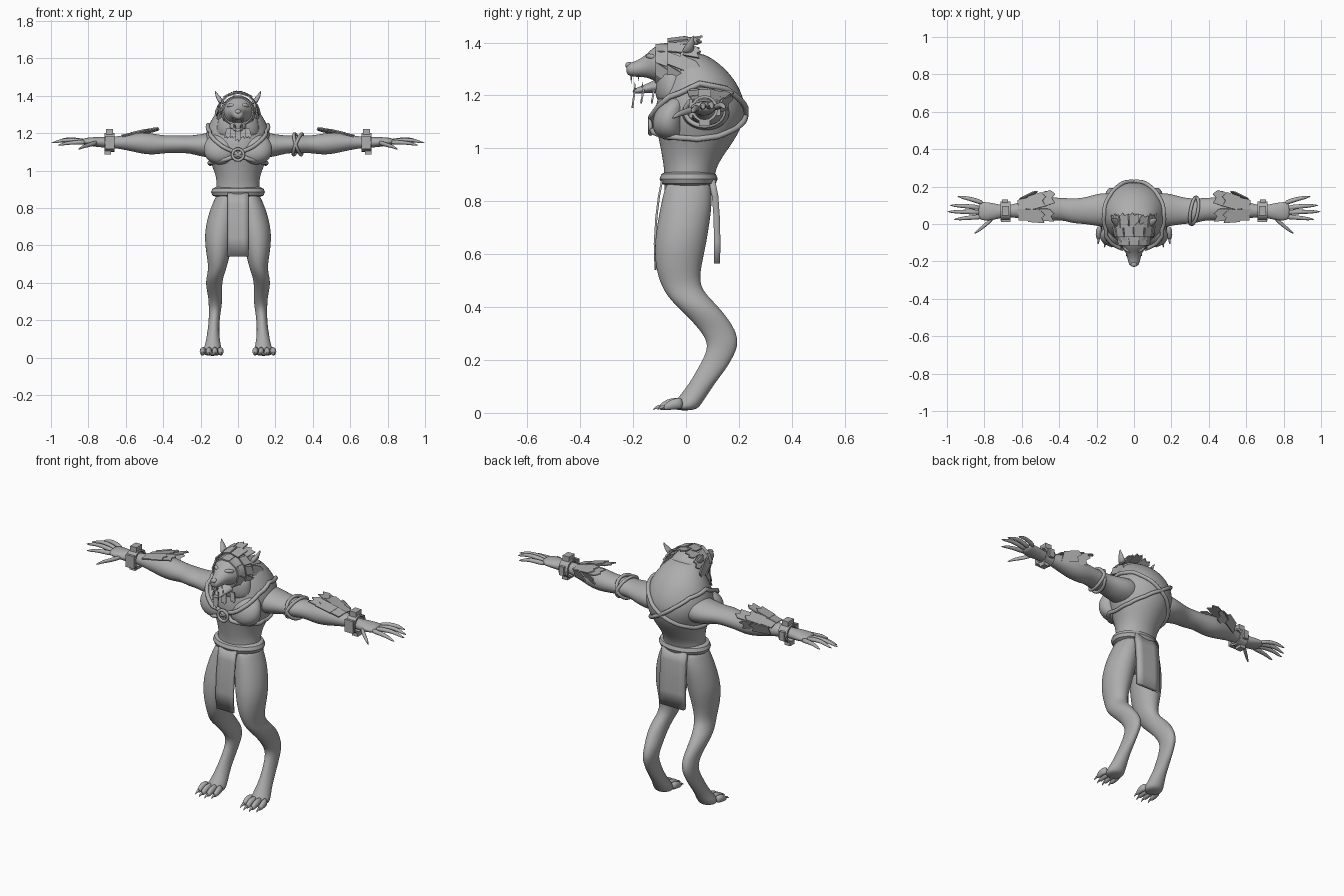
import bpy, bmesh, math, random
from mathutils import Vector

random.seed(4)
mat = bpy.data.materials.new("stone grey")
mat.diffuse_color = (0.42, 0.42, 0.42, 1)
AXES = {"XY": ((1, 0, 0), (0, 1, 0)), "YZ": ((0, 1, 0), (0, 0, 1)), "XZ": ((1, 0, 0), (0, 0, 1))}


def finish(name, bm, smooth=True, subsurf=0, mirror=False, thick=0):
    bmesh.ops.recalc_face_normals(bm, faces=bm.faces)
    me = bpy.data.meshes.new(name)
    bm.to_mesh(me)
    bm.free()
    me.materials.append(mat)
    for p in me.polygons:
        p.use_smooth = smooth
    ob = bpy.data.objects.new(name, me)
    bpy.context.collection.objects.link(ob)
    if thick:
        m = ob.modifiers.new("thickness", "SOLIDIFY")
        m.thickness, m.offset = thick, 0
    if mirror:
        m = ob.modifiers.new("mirror", "MIRROR")
        m.use_mirror_merge = False
    if subsurf:
        m = ob.modifiers.new("smooth", "SUBSURF")
        m.levels = m.render_levels = subsurf
    return ob


def add_loft(bm, rings, plane, seg=16, cap=True):
    # each ring: centre x, y, z and two radii in the given plane
    u, v = (Vector(a) for a in AXES[plane])
    rows = []
    for x, y, z, a, b in rings:
        rows.append([bm.verts.new(Vector((x, y, z)) + u * a * math.cos(t) + v * b * math.sin(t))
                     for t in (2 * math.pi * i / seg for i in range(seg))])
    for r0, r1 in zip(rows, rows[1:]):
        for i in range(seg):
            j = (i + 1) % seg
            bm.faces.new((r0[i], r0[j], r1[j], r1[i]))
    if cap:
        bm.faces.new(rows[0])
        bm.faces.new(rows[-1])


def loft(name, rings, plane, seg=16, subsurf=2, mirror=False):
    bm = bmesh.new()
    add_loft(bm, rings, plane, seg)
    return finish(name, bm, True, subsurf, mirror)


def rope(name, pts, radius, cyclic=True):
    cu = bpy.data.curves.new(name, "CURVE")
    cu.dimensions = "3D"
    cu.bevel_depth, cu.bevel_resolution = radius, 2
    cu.use_fill_caps = True
    sp = cu.splines.new("POLY")
    sp.points.add(len(pts) - 1)
    for p, co in zip(sp.points, pts):
        p.co = (*co, 1)
    sp.use_cyclic_u, sp.use_smooth = cyclic, True
    cu.materials.append(mat)
    ob = bpy.data.objects.new(name, cu)
    bpy.context.collection.objects.link(ob)
    bpy.ops.object.select_all(action="DESELECT")
    ob.select_set(True)
    bpy.context.view_layer.objects.active = ob
    bpy.ops.object.convert(target="MESH")


def add_shard(bm, root, tip, side, width):
    # flat pointed lock of stiff fur
    root, tip, side = Vector(root), Vector(tip), Vector(side).normalized()
    d = tip - root
    pts = (root - side * width, root + side * width, root + d * .75 + side * width * 1.1,
           tip + side * width * .3, root + d * .8 - side * width * .1, root + d * .93 - side * width)
    bm.faces.new([bm.verts.new(p) for p in pts])


def box(bm, lo, hi):
    vs = [bm.verts.new((x, y, z)) for x in (lo[0], hi[0]) for y in (lo[1], hi[1]) for z in (lo[2], hi[2])]
    for f in ((0, 1, 3, 2), (4, 6, 7, 5), (0, 4, 5, 1), (2, 3, 7, 6), (0, 2, 6, 4), (1, 5, 7, 3)):
        bm.faces.new([vs[i] for i in f])


# Torso with a hunched back: height, front, back, half width
BODY = [(.70, -.03, .05, .04), (.78, -.075, .085, .10), (.86, -.085, .105, .122), (.92, -.083, .112, .115),
        (.97, -.092, .14, .118), (1.04, -.105, .192, .147), (1.10, -.122, .22, .172), (1.16, -.118, .228, .182),
        (1.22, -.10, .208, .168), (1.27, -.08, .178, .145), (1.32, -.06, .13, .112), (1.365, -.045, .06, .065)]
loft("torso", [(0, (f + b) / 2, z, w, (b - f) / 2) for z, f, b, w in BODY], "XY", 20)
loft("chest_muscle", [(.085, -.05, 1.03, .03, .03), (.09, -.065, 1.05, .075, .055), (.095, -.07, 1.10, .095, .063),
                      (.095, -.055, 1.16, .085, .055), (.09, -.03, 1.20, .04, .03)], "XY", 14, 2, True)

# Arms
loft("arm", [(.08, .07, 1.135, .09, .07), (.15, .075, 1.135, .095, .07), (.21, .075, 1.135, .085, .058),
             (.27, .07, 1.14, .07, .046), (.33, .07, 1.14, .068, .05), (.38, .08, 1.14, .06, .046),
             (.44, .08, 1.14, .064, .056), (.50, .08, 1.145, .066, .06), (.58, .075, 1.15, .052, .045),
             (.65, .07, 1.15, .034, .032), (.70, .068, 1.15, .032, .028), (.75, .066, 1.152, .046, .028),
             (.80, .068, 1.155, .052, .022), (.835, .07, 1.155, .045, .016)], "YZ", 16, 2, True)

# Fingers and thumb, each ending in a claw: base, bend, tip
bm = bmesh.new()
for (x0, y0), (x1, y1, z1), (x2, y2, z2) in [((.80, .11), (.865, .132, 1.165), (.945, .148, 1.15)),
                                           ((.81, .085), (.89, .095, 1.17), (.985, .10, 1.15)),
                                           ((.81, .062), (.895, .065, 1.165), (.998, .066, 1.148)),
                                           ((.80, .04), (.87, .035, 1.15), (.965, .024, 1.135)),
                                           ((.745, .04), (.80, -.01, 1.135), (.855, -.052, 1.115))]:
    mx, my, mz = (x1 + x2) / 2, (y1 + y2) / 2, (z1 + z2) / 2 + .004
    add_loft(bm, [(x0, y0, 1.153, .017, .016), (x1, y1, z1, .013, .012), (mx, my, mz, .011, .010),
                  (mx * .4 + x2 * .6, my * .4 + y2 * .6, z2 + .003, .007, .007), (x2, y2, z2, .001, .001)], "YZ", 8)
finish("fingers", bm, True, 1, True)

# Digitigrade legs: height, front, back, inner x, outer x
LEG = [(.88, -.07, .09, .01, .11), (.84, -.085, .098, .005, .13), (.78, -.098, .10, .005, .155),
       (.70, -.113, .088, .012, .175), (.63, -.121, .077, .025, .18), (.55, -.117, .058, .042, .17),
       (.48, -.095, .052, .06, .158), (.435, -.067, .09, .076, .168), (.40, -.033, .125, .083, .173),
       (.36, .008, .157, .085, .168), (.315, .05, .187, .083, .158), (.265, .083, .2, .088, .157),
       (.22, .073, .184, .096, .156), (.165, .042, .152, .10, .16), (.115, .014, .112, .099, .168),
       (.07, -.02, .083, .092, .176), (.035, -.05, .06, .085, .19), (.008, -.05, .04, .09, .185)]
loft("leg", [((i + o) / 2, (f + b) / 2, z, (o - i) / 2, (b - f) / 2) for z, f, b, i, o in LEG], "XY", 16, 2, True)

# Toes and claws
bm = bmesh.new()
for x, out, y in ((.098, -.006, -.085), (.125, -.002, -.102), (.153, .003, -.102), (.182, .008, -.085)):
    add_loft(bm, [(x, -.01, .035, .016, .024), (x + out, y + .045, .036, .018, .024),
                  (x + out, y + .015, .026, .015, .018), (x + out, y, .02, .008, .01)], "XZ", 8)
    add_loft(bm, [(x + out, y + .01, .026, .008, .009), (x + out, y - .012, .022, .006, .006),
                  (x + out * 1.3, y - .025, .01, .001, .001)], "XZ", 8)
finish("toes", bm, True, 1, True)

# Head, muzzle and jaw
loft("head", [(0, .07, 1.29, .08, .07), (0, .01, 1.305, .10, .095), (0, -.06, 1.315, .095, .09),
              (0, -.115, 1.322, .075, .07), (0, -.15, 1.312, .045, .043), (0, -.185, 1.30, .035, .031),
              (0, -.215, 1.298, .029, .026), (0, -.226, 1.30, .017, .015)], "XZ", 16)
loft("nose", [(0, -.20, 1.318, .012, .008), (0, -.22, 1.316, .02, .013), (0, -.23, 1.313, .012, .008)], "XZ", 10, 1)
loft("jaw", [(0, -.06, 1.245, .065, .045), (0, -.12, 1.235, .042, .024), (0, -.17, 1.22, .028, .014),
             (0, -.203, 1.215, .016, .010)], "XZ", 12)
loft("throat", [(0, -.02, 1.16, .11, .08), (0, -.045, 1.20, .118, .075), (0, -.05, 1.25, .115, .07),
                (0, -.04, 1.31, .10, .07)], "XY", 14)
loft("brow", [(.012, -.145, 1.343, .008, .008), (.035, -.142, 1.35, .014, .012),
              (.062, -.12, 1.345, .012, .01)], "YZ", 8, 1, True)
loft("eye", [(.036, -.142, 1.333, .002, .002), (.036, -.147, 1.333, .010, .006),
             (.036, -.153, 1.333, .002, .002)], "XZ", 8, 1, True)
bm = bmesh.new()
for x, y, z0, z1, r in ((.018, -.207, 1.28, 1.245, .005), (.026, -.18, 1.278, 1.255, .004),
                        (.013, -.193, 1.222, 1.25, .004), (.022, -.165, 1.23, 1.25, .004)):
    add_loft(bm, [(x, y, z0, r, r), (x, y, z1, .0006, .0006)], "XY", 6)
finish("teeth", bm, False, 0, True)

# Pointed ears
loft("ear", [(.082, .0, 1.355, .02, .026), (.098, .012, 1.38, .018, .022), (.113, .02, 1.405, .01, .013),
             (.123, .028, 1.428, .001, .001)], "XY", 8, 1, True)

# Mane: overlapping rows of locks around the skull, plus beard
bm = bmesh.new()
for y0, rx, rz, n in ((-.115, .078, .072, 9), (-.07, .098, .092, 10), (-.02, .105, .094, 11)):
    for i in range(n):
        t = math.radians(-45 + 270 * i / (n - 1))
        c, s = math.cos(t), math.sin(t)
        k = 1.1 + random.random() * .1
        drop = .05 * (1 - max(s, 0))
        add_shard(bm, (rx * c, y0, 1.318 + rz * s),
                  (rx * c * k, y0 + .07 + random.random() * .02, 1.318 + rz * s * 1.12 - drop), (-s, 0, c), .024)
for x, y, z in ((-.03, -.17, 1.17), (0, -.203, 1.152), (.03, -.17, 1.17), (-.06, -.13, 1.17), (.06, -.13, 1.17)):
    add_shard(bm, (x * .8, y + .01, 1.225), (x, y, z), (1, 0, 0), .014)
finish("mane", bm, False, 0, False, .007)

# Stiff fur plates over the forearms
bm = bmesh.new()
for x, y, z, w in ((.62, .05, 1.185, .03), (.62, .10, 1.182, .028), (.57, .045, 1.198, .034), (.565, .11, 1.195, .038),
                   (.52, .05, 1.206, .032), (.515, .12, 1.198, .036)):
    add_shard(bm, (x, y, z), (x - .095, y + (y - .06) * .5, z + .022), (.1, 1, -.15 if y > .08 else .1), w)
for x in (.61, .55):
    add_shard(bm, (x, .125, 1.16), (x - .095, .17, 1.175), (0, .45, 1), .03)
finish("forearm_fur", bm, False, 0, True, .006)

# Wrist shackles
bm = bmesh.new()
add_loft(bm, [(.66, .07, 1.15, .046, .046), (.715, .07, 1.15, .046, .046)], "YZ", 16, False)
finish("wrist_cuff", bm, False, 0, True, .010)
bm = bmesh.new()
box(bm, (.667, .045, 1.19), (.707, .095, 1.222))
box(bm, (.66, .012, 1.115), (.712, .025, 1.185))
box(bm, (.675, .115, 1.125), (.705, .13, 1.175))
box(bm, (.68, .05, 1.085), (.715, .09, 1.108))
finish("cuff_plates", bm, False, 0, True)

# Two leather bands on one upper arm
for n, lean in (("arm_band_lower", .022), ("arm_band_upper", -.018)):
    rope(n, [(.32 + lean * math.sin(t) + .012 * math.cos(t), .07 + .073 * math.cos(t), 1.14 + .056 * math.sin(t))
             for t in (math.tau * i / 28 for i in range(28))], .009)


# Harness straps wrapped on the torso
def on_body(deg, z):
    for (z0, *a), (z1, *b) in zip(BODY, BODY[1:]):
        if z0 <= z <= z1:
            k = (z - z0) / (z1 - z0)
            f, r, w = (p + (q - p) * k for p, q in zip(a, b))
    c, s = math.cos(math.radians(deg)), math.sin(math.radians(deg))
    bulge = 1.13 if s < -.35 and abs(c) > .25 and z < 1.2 else 1.015
    return Vector((w * c * bulge, (f + r) / 2 + (r - f) / 2 * s * bulge, z))


ROUTE = [(-90, 1.085), (-65, 1.13), (-40, 1.195), (0, 1.245), (40, 1.225), (65, 1.18), (90, 1.125),
         (120, 1.075), (150, 1.045), (180, 1.035), (225, 1.045), (250, 1.06), (270, 1.085)]
for name, side in (("harness_left", 1), ("harness_right", -1)):
    pts = []
    for (a0, z0), (a1, z1) in zip(ROUTE, ROUTE[1:]):
        for i in range(4):
            p = on_body(a0 + (a1 - a0) * i / 4, z0 + (z1 - z0) * i / 4)
            pts.append((p.x * side, p.y, p.z))
    rope(name, pts, .011)
rope("harness_ring", [(.03 * math.cos(t), -.135, 1.085 + .03 * math.sin(t))
                      for t in (math.tau * i / 24 for i in range(24))], .008)

# Rolled belt
rope("belt", [(.118 * math.cos(t), .01 + .084 * math.sin(t), .885)
              for t in (math.tau * i / 40 for i in range(40))], .026)


# Hanging cloth panels, front and back
def cloth(name, half, profile, thick):
    bm = bmesh.new()
    rows = [[bm.verts.new((x * half, y, z)) for x in (-1, -.5, 0, .5, 1)] for y, z in profile]
    for a, b in zip(rows, rows[1:]):
        for i in range(4):
            bm.faces.new((a[i], a[i + 1], b[i + 1], b[i]))
    ob = finish(name, bm, True, 0, False, thick)
    bpy.context.view_layer.objects.active = ob
    ob.select_set(True)
    bpy.ops.object.shade_smooth_by_angle()


cloth("front_cloth", .055, [(-.09, .88), (-.102, .82), (-.112, .74), (-.118, .64), (-.115, .54)], .008)
cloth("back_cloth", .075, [(.098, .88), (.11, .82), (.116, .74), (.118, .65), (.117, .565)], .024)
